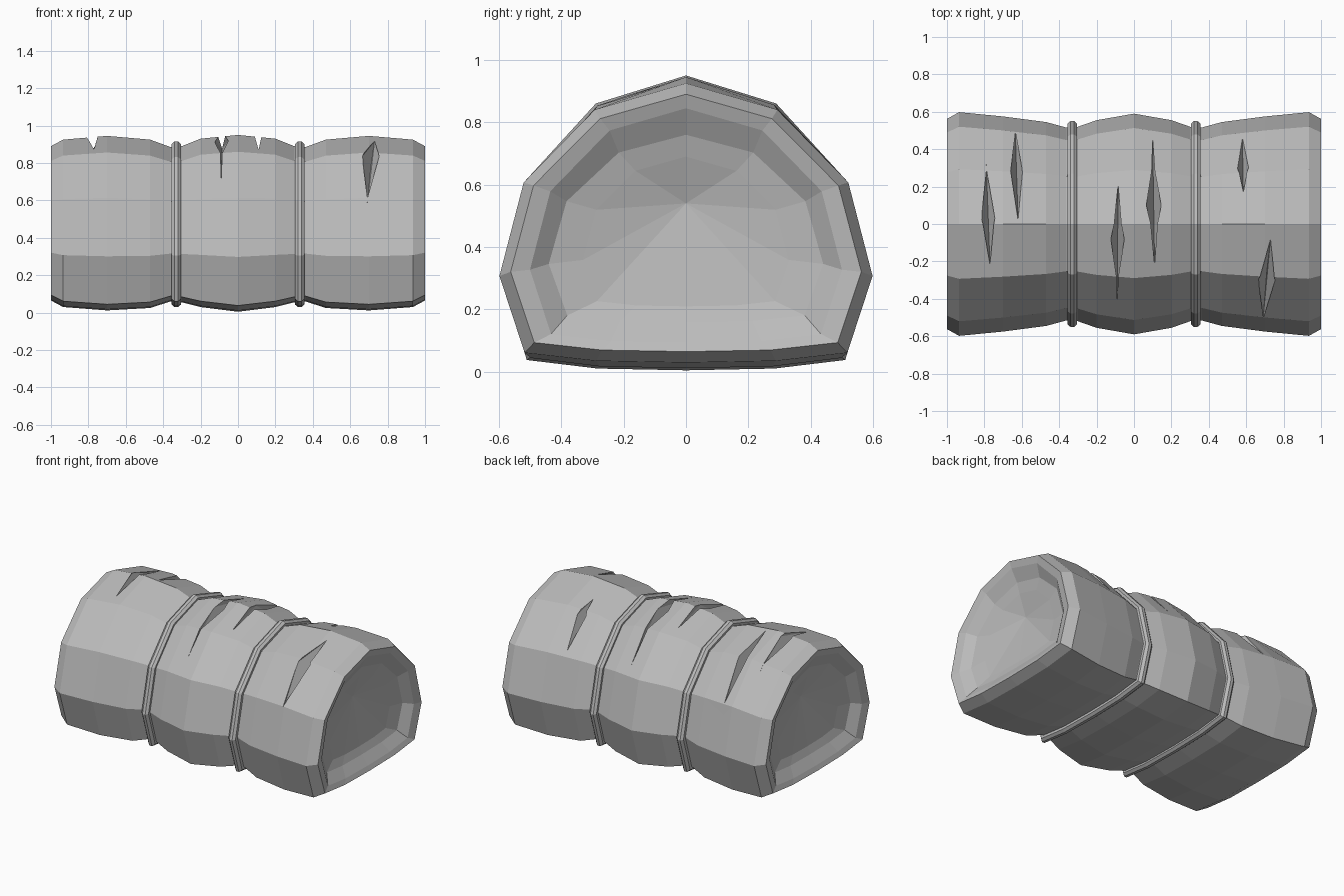
import bpy
import bmesh
from mathutils import Vector

if "Cube" in bpy.data.objects:
    bpy.data.objects.remove(bpy.data.objects["Cube"], do_unlink=True)

# Single flat colour
grey = bpy.data.materials.new("plain grey")
grey.use_nodes = True
colour = (0.5, 0.5, 0.5, 1)
grey.diffuse_color = colour
grey.node_tree.nodes["Principled BSDF"].inputs["Base Color"].default_value = colour

# Half cross-section from crown to underside: side fraction, height fraction
HALF = [(0, 1), (0.49, 0.905), (0.87, 0.645), (1, 0.31), (0.865, 0.035), (0.48, 0.006), (0, 0)]
SECTION = HALF + [(-y, z) for y, z in HALF[-2:0:-1]]

# Stations from the middle outward: x, half width, top, bottom
BODY = [(0, 0.59, 0.95, 0.005), (0.2, 0.555, 0.93, 0.03), (0.3, 0.52, 0.89, 0.055),
        (0.36, 0.515, 0.885, 0.06), (0.47, 0.545, 0.925, 0.025), (0.7, 0.575, 0.945, 0.012),
        (0.935, 0.598, 0.925, 0.03), (1, 0.562, 0.89, 0.065)]
# Stations from the rim into the hollow end
HOLLOW = [(0.985, 0.5, 0.845, 0.095), (0.94, 0.44, 0.76, 0.16), (0.92, 0.33, 0.69, 0.21)]
HOLLOW_CENTRE = (0.87, 0.54)


def finish(name, bm):
    bmesh.ops.recalc_face_normals(bm, faces=bm.faces)
    mesh = bpy.data.meshes.new(name)
    bm.to_mesh(mesh)
    bm.free()
    mesh.materials.append(grey)
    obj = bpy.data.objects.new(name, mesh)
    bpy.context.scene.collection.objects.link(obj)
    return obj


def ring(bm, x, width, top, bottom):
    return [bm.verts.new((x, y * width, bottom + z * (top - bottom))) for y, z in SECTION]


def bridge(bm, a, b):
    n = len(a)
    for i in range(n):
        j = (i + 1) % n
        bm.faces.new((a[i], a[j], b[j], b[i]))


# Bundle body with hollow ends
bm = bmesh.new()
outer = BODY + HOLLOW
stations = [(-x, w, t, b) for x, w, t, b in outer[:0:-1]] + outer
rings = [ring(bm, *s) for s in stations]
for a, b in zip(rings, rings[1:]):
    bridge(bm, a, b)
for side, end in ((-1, rings[0]), (1, rings[-1])):
    centre = bm.verts.new((side * HOLLOW_CENTRE[0], 0, HOLLOW_CENTRE[1]))
    for i in range(len(end)):
        bm.faces.new((end[i], end[(i + 1) % len(end)], centre))
body = finish("bundle_body", bm)

# Two binding straps
for name, mid in (("right_strap", -0.33), ("left_strap", 0.33)):
    bm = bmesh.new()
    hoop = [ring(bm, mid + dx, 0.5 + g, 0.865 + g, 0.08 - g)
            for dx, g in ((-0.026, 0), (-0.026, 0.036), (-0.01, 0.05),
                          (0.01, 0.05), (0.026, 0.036), (0.026, 0))]
    for a, b in zip(hoop, hoop[1:] + hoop[:1]):
        bridge(bm, a, b)
    finish(name, bm)


def skin(x, y):
    """Point on the upper surface of the body above (x, y)."""
    for p, q in zip(BODY, BODY[1:]):
        if p[0] <= abs(x) <= q[0]:
            f = (abs(x) - p[0]) / (q[0] - p[0])
            w, t, b = (p[k] + f * (q[k] - p[k]) for k in (1, 2, 3))
    v = abs(y) / w
    for (y0, z0), (y1, z1) in zip(HALF[:3], HALF[1:4]):
        if y0 <= v <= y1:
            return Vector((x, y, b + (t - b) * (z0 + (z1 - z0) * (v - y0) / (y1 - y0))))


# Pointed gashes: start x, y, end x, y, widest y, half width
GASHES = [(-0.79, 0.32, -0.77, -0.22, 0.03, 0.036), (-0.635, 0.51, -0.62, 0.02, 0.28, 0.032),
          (-0.085, 0.21, -0.09, -0.41, -0.08, 0.036), (0.1, 0.45, 0.11, -0.22, 0.1, 0.04),
          (0.58, 0.46, 0.585, 0.17, 0.3, 0.03), (0.73, -0.08, 0.69, -0.51, -0.3, 0.045)]
for n, (x0, y0, x1, y1, ym, half) in enumerate(GASHES):
    xm = x0 + (x1 - x0) * (ym - y0) / (y1 - y0)
    mid = skin(xm, ym)
    out = Vector((0, mid.y, mid.z - 0.4)).normalized()
    side = Vector((half, 0, 0))
    bm = bmesh.new()
    for p in (skin(x0, y0), skin(x1, y1), mid + side, mid - side, mid + out * 0.2, mid - out * 0.075):
        bm.verts.new(p)
    bmesh.ops.convex_hull(bm, input=bm.verts)
    cutter = finish("gash_cutter_%d" % (n + 1), bm)
    cutter.hide_render = True
    cutter.hide_set(True)
    cut = body.modifiers.new("gash", 'BOOLEAN')
    cut.operation = 'DIFFERENCE'
    cut.solver = 'EXACT'
    cut.object = cutter
